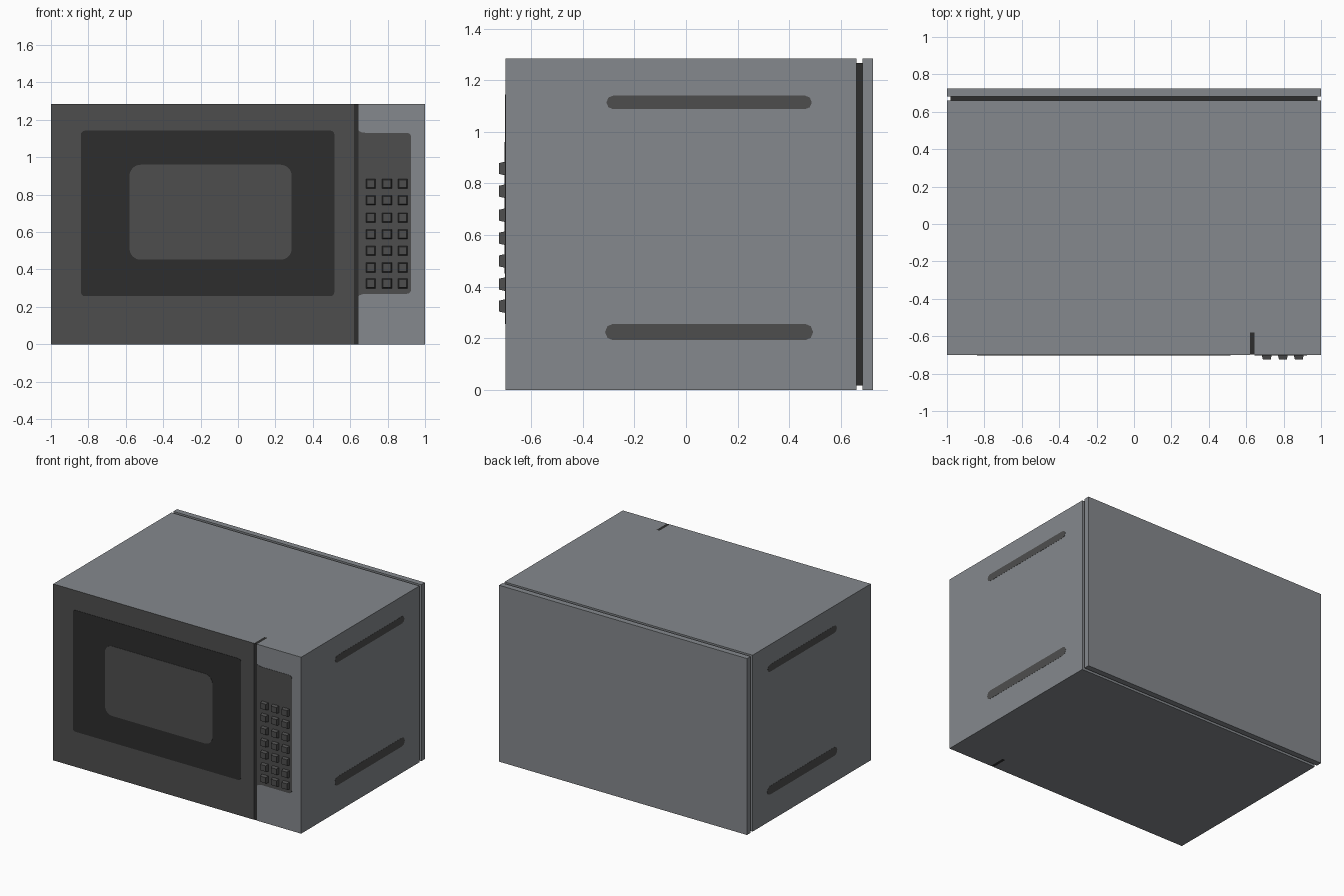
import bpy, bmesh, math
from mathutils import Vector

if "Cube" in bpy.data.objects:
    bpy.data.objects.remove(bpy.data.objects["Cube"])


def material(name, rgb):
    m = bpy.data.materials.new(name)
    m.diffuse_color = (*rgb, 1)
    m.use_nodes = True
    m.node_tree.nodes["Principled BSDF"].inputs["Base Color"].default_value = m.diffuse_color
    return m


GREY = material("case_grey", (0.235, 0.25, 0.267))
DARK = material("dark_grey", (0.076, 0.076, 0.076))
BLACK = material("near_black", (0.026, 0.026, 0.026))

W, H = 0.999, 1.285           # half width and height of the case
FRONT, BACK = -0.70, 0.725


def finish(name, bm, mats):
    bmesh.ops.recalc_face_normals(bm, faces=bm.faces)
    me = bpy.data.meshes.new(name)
    bm.to_mesh(me)
    bm.free()
    for m in mats:
        me.materials.append(m)
    ob = bpy.data.objects.new(name, me)
    bpy.context.collection.objects.link(ob)
    return ob


def box(name, x, y, z, mat):
    bm = bmesh.new()
    bmesh.ops.create_cube(bm, size=1)
    for v in bm.verts:
        v.co = Vector([(r[0] + r[1]) / 2 + c * (r[1] - r[0])
                       for r, c in zip((x, y, z), v.co)])
    return finish(name, bm, [mat])


def rounded(u0, u1, v0, v1, r, seg=6):
    """Outline of a rounded rectangle."""
    pts = []
    corners = ((u1 - r, v1 - r), (u0 + r, v1 - r), (u0 + r, v0 + r), (u1 - r, v0 + r))
    for k, (cu, cv) in enumerate(corners):
        for i in range(seg + 1):
            a = math.pi / 2 * (k + i / seg)
            pts.append((cu + r * math.cos(a), cv + r * math.sin(a)))
    return pts


def plate(name, outline, place, d0, d1, mat):
    """Extrude a flat outline between depths d0 and d1."""
    bm = bmesh.new()
    rings = [[bm.verts.new(place(u, v, d)) for u, v in outline] for d in (d0, d1)]
    for ring in rings:
        bm.faces.new(ring)
    n = len(outline)
    for i in range(n):
        j = (i + 1) % n
        bm.faces.new((rings[0][i], rings[0][j], rings[1][j], rings[1][i]))
    return finish(name, bm, [mat])


def on_front(u, v, d):
    return (u, FRONT - d, v)


# Case, with a narrow dark seam before the back panel
box("case_body", (-W, W), (-0.58, 0.661), (0, H), GREY)
box("back_panel", (-W, W), (0.683, BACK), (0, H), GREY)
box("back_seam", (-W + 0.018, W - 0.018), (0.65, 0.69), (0.018, H - 0.018), BLACK)

# Door, grey at its edges and dark on its front face
door = box("door", (-W, 0.62), (FRONT, -0.58), (0, H), GREY)
door.data.materials.append(DARK)
for p in door.data.polygons:
    p.material_index = 1 if p.normal.y < -0.5 else 0

# Gap between door and controls
box("door_gap", (0.62, 0.643), (FRONT + 0.002, -0.58), (0, H), BLACK)
box("control_housing", (0.643, W), (FRONT, -0.58), (0, H), GREY)

# Window frame and window
plate("window_frame", rounded(-0.84, 0.515, 0.257, 1.142, 0.022), on_front, -0.002, 0.002, BLACK)
plate("window", rounded(-0.58, 0.287, 0.452, 0.96, 0.06, 8), on_front, -0.002, 0.004, DARK)

# Keypad panel: rounded on the right, flared into the gap on the left
upper = [(0.925 - 0.022 * (1 - math.cos(a)), 1.108 + 0.022 * math.sin(a))
         for a in (i * math.pi / 10 for i in range(6))]
upper += [(0.685, 1.13), (0.662, 1.133), (0.65, 1.138), (0.643, 1.145)]
lower = [(u, 1.40 - v) for u, v in reversed(upper)]
plate("keypad_panel", upper + lower, on_front, -0.002, 0.002, DARK)

# Tapered keypad buttons
for row, z in enumerate((0.325, 0.41, 0.50, 0.588, 0.677, 0.77, 0.858)):
    for col, x in enumerate((0.71, 0.796, 0.881)):
        bm = bmesh.new()
        bmesh.ops.create_cube(bm, size=1)
        for v in bm.verts:
            tip = v.co.y < 0
            s = 0.042 if tip else 0.053
            v.co = (x + v.co.x * s, BACK * -1 if tip else FRONT, z + v.co.z * s)
        finish(f"button_{row}_{col}", bm, [DARK])

# Side vents, mirrored on both sides
for side, sx in (("left", -1), ("right", 1)):
    def on_side(u, v, d, sx=sx):
        return (sx * (W + d), u, v)
    plate(f"{side}_lower_vent", rounded(-0.313, 0.492, 0.193, 0.256, 0.03, 2),
          on_side, -0.003, 0.001, DARK)
    plate(f"{side}_upper_vent", rounded(-0.308, 0.487, 1.088, 1.14, 0.025, 2),
          on_side, -0.003, 0.001, DARK)
